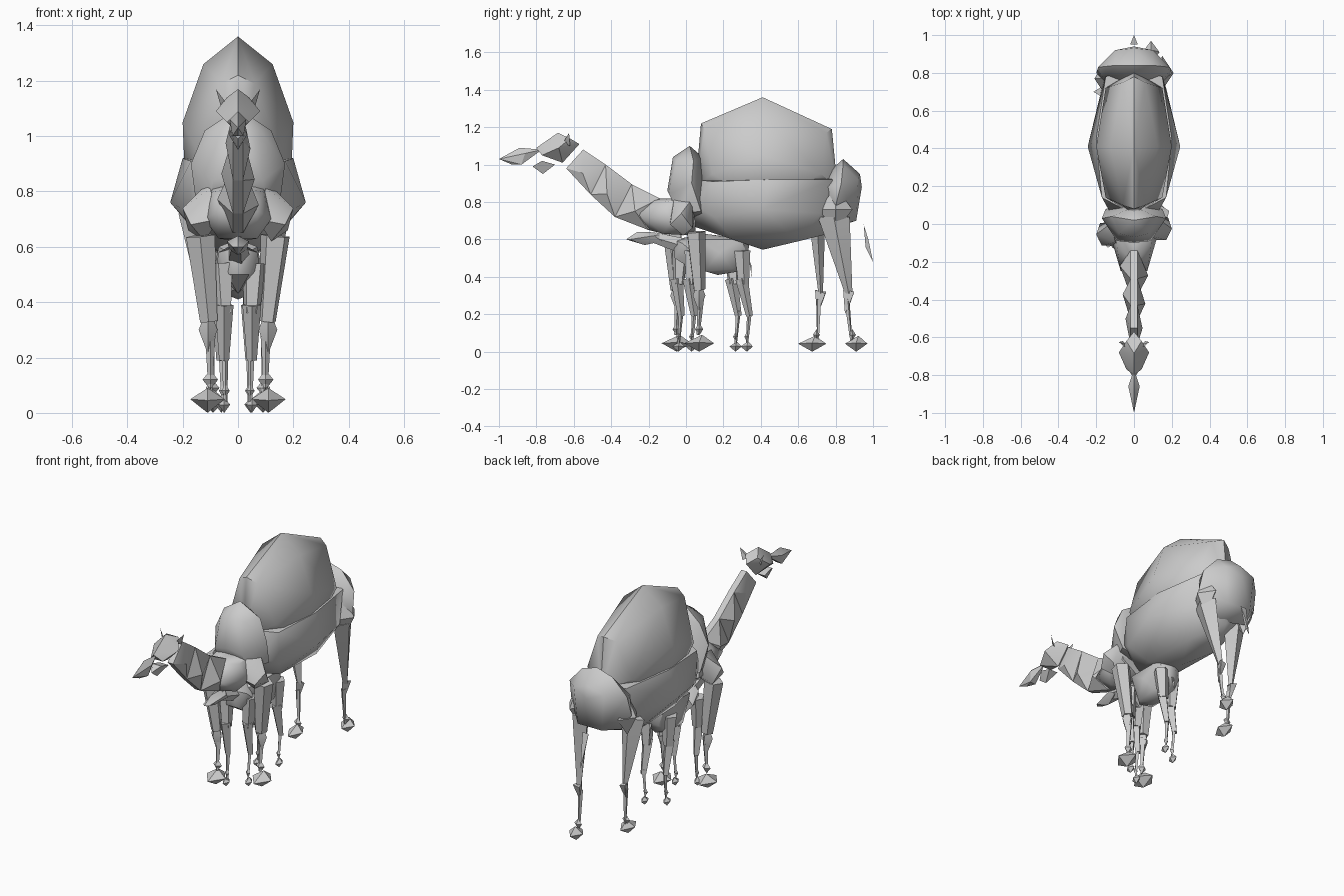
import bpy, bmesh, math
from mathutils import Vector

if "Cube" in bpy.data.objects:
    bpy.data.objects.remove(bpy.data.objects["Cube"])

grey = bpy.data.materials.new("plain_grey")
grey.diffuse_color = (0.6, 0.6, 0.6, 1)
grey.use_nodes = True
grey.node_tree.nodes["Principled BSDF"].inputs["Base Color"].default_value = grey.diffuse_color


def hull(name, pts, mirror=False, angle=50):
    """Convex low-poly lump; mirror adds the opposite side of each point."""
    bm = bmesh.new()
    for x, y, z in pts:
        bm.verts.new((x, y, z))
        if mirror and abs(x) > 1e-4:
            bm.verts.new((-x, y, z))
    bmesh.ops.convex_hull(bm, input=bm.verts[:])
    loose = [v for v in bm.verts if not v.link_faces]
    bmesh.ops.delete(bm, geom=loose, context='VERTS')
    bmesh.ops.recalc_face_normals(bm, faces=bm.faces[:])
    me = bpy.data.meshes.new(name)
    bm.to_mesh(me)
    bm.free()
    ob = bpy.data.objects.new(name, me)
    bpy.context.collection.objects.link(ob)
    me.materials.append(grey)
    bpy.ops.object.select_all(action='DESELECT')
    ob.select_set(True)
    bpy.context.view_layer.objects.active = ob
    bpy.ops.object.shade_smooth_by_angle(angle=math.radians(angle))
    return ob


def bone(name, a, b, ra, rb, sides=5):
    """Tapered piece from a to b."""
    a, b = Vector(a), Vector(b)
    q = (b - a).to_track_quat('Z', 'Y')
    pts = []
    for c, r in ((a, ra), (b, rb)):
        for i in range(sides):
            t = math.tau * i / sides
            pts.append(c + q @ Vector((r * math.cos(t), r * math.sin(t), 0)))
    return hull(name, pts)


def blade(name, a, b, wa, wb):
    """Flat tapered piece; wa and wb are (x, y) half widths at each end."""
    pts = []
    for c, w in ((a, wa), (b, wb)):
        for s in (-1, 1):
            pts += [(c[0] + s * w[0], c[1], c[2]), (c[0], c[1] + s * w[1], c[2])]
    return hull(name, pts, angle=40)


def bead(name, c, r, tilt=0):
    """Diamond lump with radii r, tilted about x."""
    pts = []
    for i in range(3):
        for s in (-1, 1):
            p = [0, 0, 0]
            p[i] = s * r[i]
            y = p[1] * math.cos(tilt) - p[2] * math.sin(tilt)
            z = p[1] * math.sin(tilt) + p[2] * math.cos(tilt)
            pts.append((c[0] + p[0], c[1] + y, c[2] + z))
    return hull(name, pts, angle=30)


def foot(name, x, y, rx, ry, h):
    hull(name, [(x + rx, y, h * .55), (x - rx, y, h * .55), (x, y - ry, h * .5),
                (x, y + ry, h * .5), (x, y + ry * .2, h), (x, y, 0)], angle=30)


# hump
hull("hump", [(0, .41, 1.36), (0, .08, 1.22), (.06, .1, 1.19), (0, .78, 1.19),
              (.06, .75, 1.17), (.125, .41, 1.26), (.2, .41, 1.05), (.15, .14, .95),
              (.15, .72, .95), (0, .05, .88), (0, .81, .88), (.19, .41, .8)], True)
# barrel body
hull("belly", [(0, .04, .67), (0, .05, .92), (.12, .05, .78), (.245, .41, .76),
               (.17, .14, .91), (.2, .45, .92), (.15, .78, .92), (0, .83, .93),
               (.17, .72, .74), (.17, .15, .72), (.1, .25, .6), (.1, .6, .59),
               (0, .41, .545), (0, .8, .64)], True)
# withers above the front legs
hull("withers", [(0, -.1, .86), (0, -.07, 1.04), (.08, -.05, 1.02), (0, .02, 1.1),
                 (.12, .04, 1.02), (0, .09, 1.04), (.17, .03, .9), (.15, .08, .75),
                 (.09, -.09, .84), (0, .1, .7), (.1, -.04, .74)], True)
# rump
hull("rump", [(0, .75, .95), (0, .84, 1.03), (.1, .84, 1.0), (0, .93, .95), (.1, .92, .92),
              (.19, .83, .9), (.2, .8, .78), (0, .94, .88), (.08, .91, .7),
              (.13, .8, .68), (0, .78, .66), (.16, .76, .88)], True)
# tail
hull("tail", [(.02, .95, .68), (-.02, .95, .68), (0, .96, .56), (0, 1.0, .48), (.01, .975, .6)])

# chest
hull("chest", [(0, -.12, .82), (0, -.2, .81), (.09, -.12, .8), (.07, -.25, .73), (.12, -.08, .7),
               (0, -.2, .65), (.07, -.12, .63), (0, .05, .62), (.12, .05, .7), (.1, 0, .82)], True)
for s, side in ((1, "right"), (-1, "left")):
    hull(side + "_shoulder", [(s * a, b + .015 * s, c) for a, b, c in (
        (.1, -.08, .81), (.12, .02, .82), (.2, -.04, .74), (.17, -.1, .68), (.18, .02, .66),
        (.12, -.03, .62), (.07, -.1, .7), (.07, .03, .7))])

# neck: pinched segments between stations (top y, top z, bottom y, bottom z)
stations = [(-.55, 1.08, -.64, .98), (-.43, 1.0, -.51, .84), (-.29, .895, -.38, .72),
            (-.14, .82, -.2, .65)]
for i, (a, b) in enumerate(zip(stations, stations[1:])):
    pts = [(s * .018, y, z) for st in (a, b) for s in (-1, 1)
           for y, z in ((st[0], st[1]), (st[2], st[3]))]
    my, mz = (a[0] + a[2] + b[0] + b[2]) / 4, (a[1] + a[3] + b[1] + b[3]) / 4
    w = (.045, .06, .075)[i]
    pts += [(w, my - .02, mz - .02), (-w, my + .03, mz)]
    hull(f"neck_segment_{i + 1}", pts, angle=30)

# head
hull("head", [(0, -.8, 1.09), (0, -.685, 1.17), (0, -.57, 1.11), (.08, -.68, 1.09),
              (.04, -.62, 1.14), (0, -.66, 1.01), (.04, -.77, 1.05)], True, 30)
hull("muzzle", [(0, -1.0, 1.03), (0, -.89, 1.09), (0, -.77, 1.08), (.03, -.86, 1.06),
                (.02, -.88, 1.0), (0, -.93, 1.0)], True, 30)
hull("jaw", [(0, -.82, .99), (.03, -.77, 1.02), (.03, -.7, 1.0), (0, -.765, .95)], True, 30)
for s, side in ((1, "right"), (-1, "left")):
    hull(side + "_ear", [(s * .04, -.64, 1.11), (s * .06, -.62, 1.1), (s * .05, -.65, 1.13),
                         (s * .08, -.625, 1.17)], angle=30)

# adult front legs: (side, sign, foot y)
for side, s, y in (("right", 1, .07), ("left", -1, -.05)):
    n = side + "_front_"
    bone(n + "upper_leg", (s * .135, y - .02, .64), (s * .105, y, .33), .055, .033)
    bead(n + "knee", (s * .108, y, .3), (.034, .034, .09))
    bone(n + "shank", (s * .1, y + .01, .31), (s * .1, y - .005, .09), .02, .008, 4)
    bead(n + "ankle", (s * .1, y, .12), (.028, .022, .035))
    foot(n + "foot", s * .11, y, .062, .08, .09)

# adult hind legs
blade("right_hind_thigh", (.14, .79, .72), (.1, .87, .31), (.045, .085), (.015, .02))
blade("left_hind_thigh", (-.14, .7, .72), (-.1, .72, .31), (.075, .045), (.015, .012))
for side, s, hy, fy in (("right", 1, .87, .91), ("left", -1, .72, .675)):
    n = side + "_hind_"
    bead(n + "hip", (s * .15, .8 if s > 0 else .77, .76), (.06, .09, .12))
    hull(n + "hock", [(s * .1, hy - .03, .33), (s * .12, hy + .03, .32), (s * .08, hy + .025, .31),
                      (s * .1, hy - .02, .2), (s * .105, hy + .005, .25)], angle=30)
    bone(n + "shank", (s * .098, hy - .01, .28), (s * .09, (hy * 2 + fy) / 3, .06), .015, .006, 4)
    bead(n + "ankle", (s * .092, (hy + fy) / 2, .09), (.025, .018, .03))
    foot(n + "foot", s * .09, fy, .045, .06 if s > 0 else .075, .085)

# young one standing under the adult
hull("calf_body", [(0, .03, .56), (.07, .06, .6), (0, .1, .63), (.085, .18, .53), (.07, .3, .6),
                   (0, .34, .6), (.05, .33, .5), (0, .29, .43), (0, .17, .41), (.05, .1, .43),
                   (.06, .25, .44), (0, .05, .45)], True)
hull("calf_chest", [(0, -.07, .6), (.07, -.02, .58), (.08, .05, .52), (.04, -.06, .5),
                    (0, .05, .43), (0, .06, .62)], True)
bone("calf_neck", (0, 0, .56), (0, -.17, .61), .045, .03)
hull("calf_head", [(0, -.12, .63), (.04, -.17, .62), (0, -.2, .64), (0, -.22, .57),
                   (.02, -.3, .6), (0, -.32, .6), (0, -.26, .64), (.03, -.13, .59)], True, 30)
hull("calf_tail", [(.008, .335, .5), (-.008, .335, .5), (0, .35, .46), (0, .352, .4)])
# calf legs: (name, x, top y, foot y)
for name, x, ty, fy in (("right_front", .05, .04, .03), ("left_front", -.05, -.02, -.04),
                        ("right_hind", .045, .31, .325), ("left_hind", -.06, .26, .265)):
    n = "calf_" + name + "_"
    bone(n + "thigh", (x * 1.15, ty - .01, .54), (x, (ty + fy) / 2 - .01, .36), .045, .03)
    bone(n + "lower_leg", (x, (ty + fy) / 2 - .02, .39), (x, fy + .015, .19), .034, .018, 4)
    bone(n + "shank", (x * .95, fy + .015, .22), (x * .9, fy, .03), .013, .006, 4)
    bead(n + "ankle", (x * .9, fy, .08), (.015, .013, .025))
    foot(n + "foot", x, fy, .022, .033, .055)
